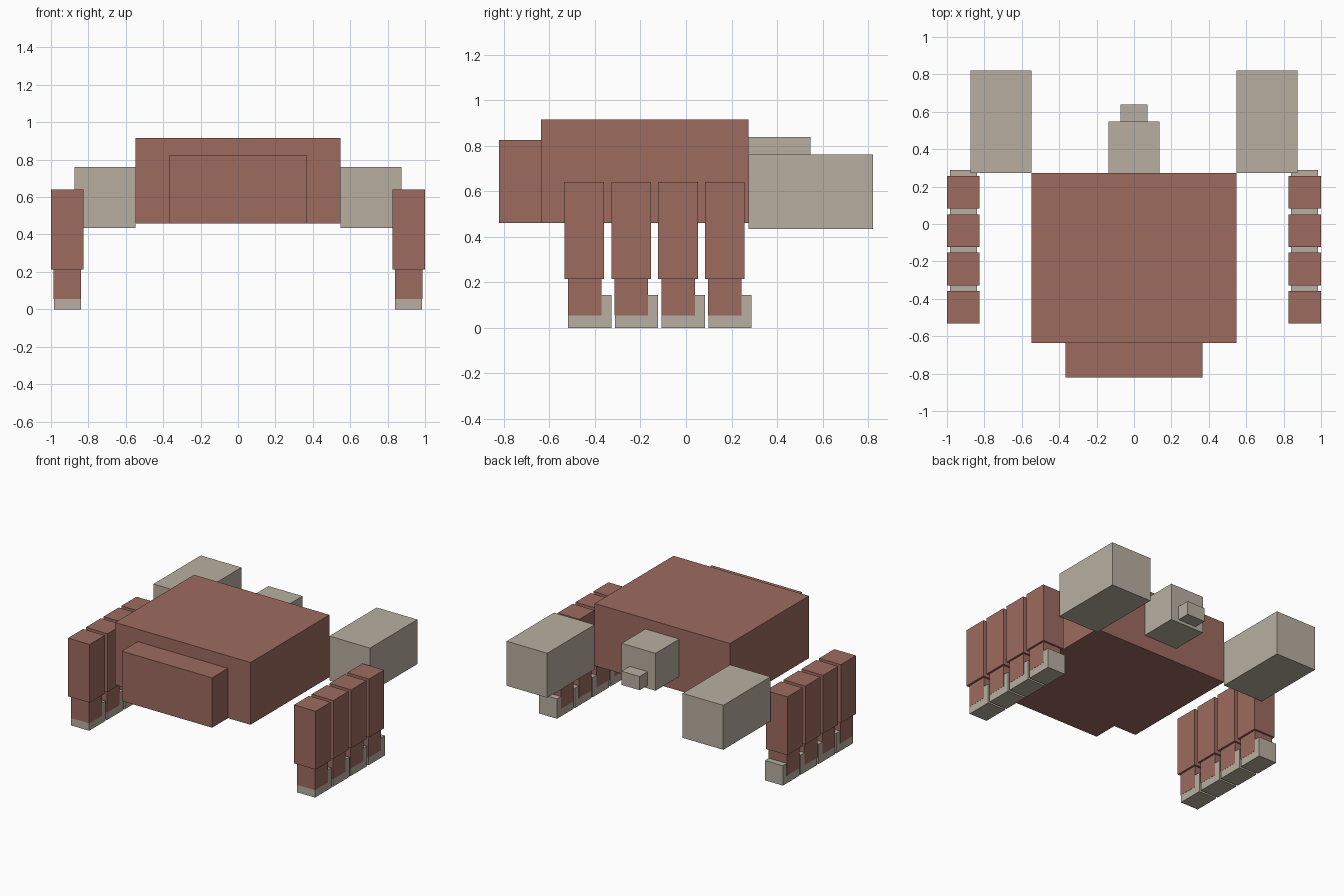
import bpy

if "Cube" in bpy.data.objects:
    bpy.data.objects.remove(bpy.data.objects["Cube"])


def make_material(name, rgb):
    mat = bpy.data.materials.new(name)
    mat.diffuse_color = (*rgb, 1.0)
    mat.use_nodes = True
    mat.node_tree.nodes["Principled BSDF"].inputs["Base Color"].default_value = mat.diffuse_color
    return mat


RED = make_material("shell red", (0.337, 0.145, 0.114))
BEIGE = make_material("pale beige", (0.479, 0.429, 0.352))


def box(name, mat, x, y, z):
    """Box spanning the given (min, max) ranges."""
    spans = (x, y, z)
    bpy.ops.mesh.primitive_cube_add(size=1, location=[(a + b) / 2 for a, b in spans])
    obj = bpy.context.object
    obj.name = name
    obj.scale = [abs(b - a) for a, b in spans]
    bpy.ops.object.transform_apply(location=False, rotation=False, scale=True)
    obj.data.materials.append(mat)
    return obj


# Body with the narrower block on its front
box("body", RED, (-0.547, 0.547), (-0.637, 0.274), (0.46, 0.915))
box("front_block", RED, (-0.365, 0.365), (-0.82, -0.637), (0.46, 0.824))

# Head and snout on the back
box("head", BEIGE, (-0.137, 0.137), (0.274, 0.547), (0.565, 0.838))
box("snout", BEIGE, (-0.073, 0.073), (0.547, 0.64), (0.587, 0.687))

for side, s in (("right", 1), ("left", -1)):
    # Claw block beside the head
    box(f"{side}_claw", BEIGE, (s * 0.547, s * 0.875), (0.274, 0.82), (0.435, 0.76))

    # Four legs: thick upper part, thinner lower part, foot
    for i in range(4):
        y = -0.533 + 0.2055 * i
        box(f"{side}_upper_leg_{i + 1}", RED,
            (s * 0.825, s * 1.0), (y, y + 0.174), (0.214, 0.64))
        # Lower leg is a hair wider so it covers the foot sides
        box(f"{side}_lower_leg_{i + 1}", RED,
            (s * 0.839, s * 0.986), (y + 0.014, y + 0.161), (0.055, 0.214))
        box(f"{side}_foot_{i + 1}", BEIGE,
            (s * 0.84, s * 0.985), (y + 0.015, y + 0.205), (0.0, 0.145))
